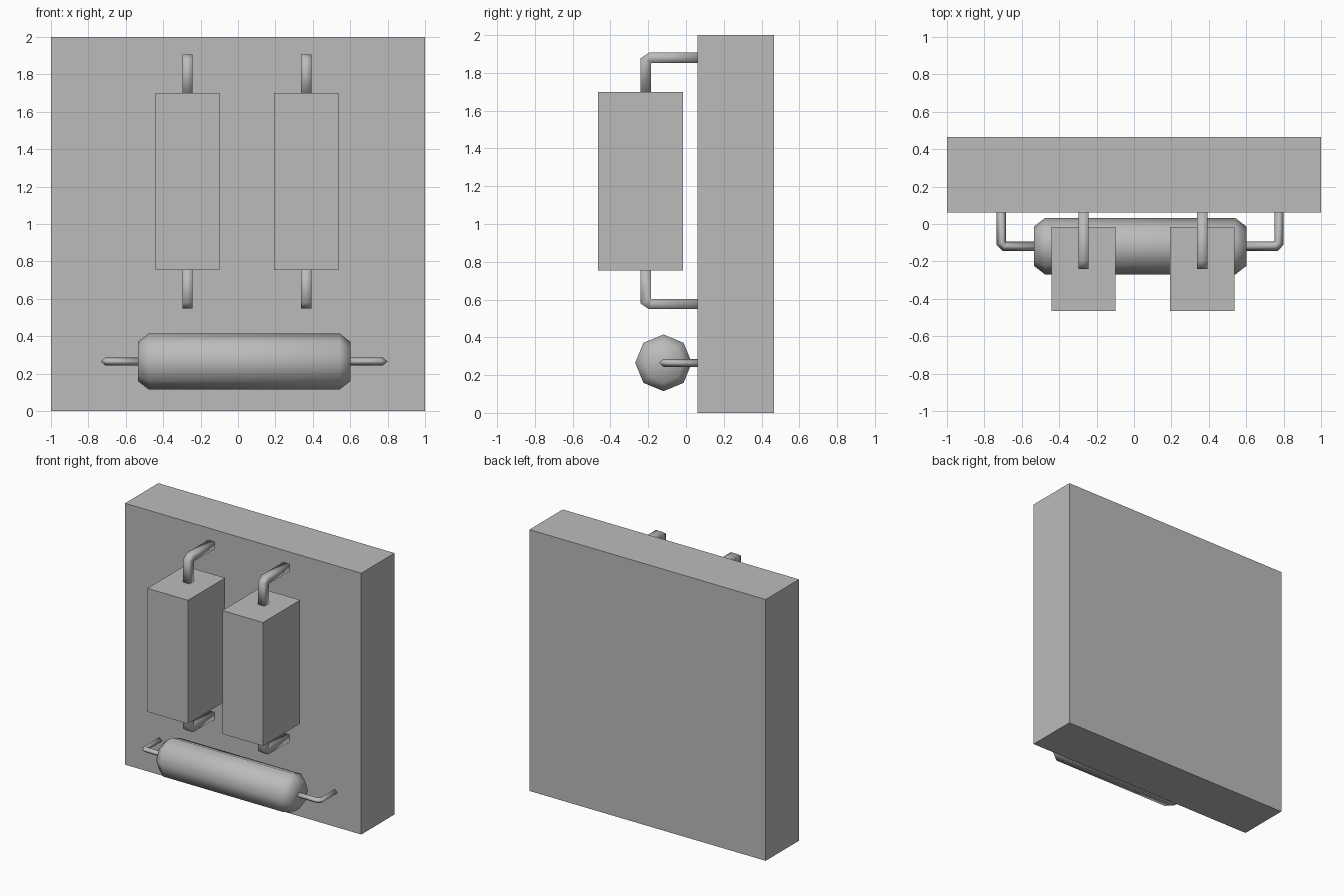
import bpy, bmesh, math
from mathutils import Vector, Matrix

cube = bpy.data.objects.get("Cube")
if cube:
    bpy.data.objects.remove(cube, do_unlink=True)

grey = bpy.data.materials.new("light grey")
grey.use_nodes = True
colour = (0.5, 0.5, 0.5, 1)
grey.diffuse_color = colour
grey.node_tree.nodes["Principled BSDF"].inputs["Base Color"].default_value = colour


def finish(name, bm, smooth=False):
    bmesh.ops.recalc_face_normals(bm, faces=bm.faces)
    for face in bm.faces:
        face.smooth = smooth
    mesh = bpy.data.meshes.new(name)
    bm.to_mesh(mesh)
    bm.free()
    mesh.materials.append(grey)
    obj = bpy.data.objects.new(name, mesh)
    bpy.context.collection.objects.link(obj)
    return obj


def box(name, low, high):
    low, high = Vector(low), Vector(high)
    bm = bmesh.new()
    place = Matrix.Translation((low + high) / 2) @ Matrix.Diagonal((*(high - low), 1))
    bmesh.ops.create_cube(bm, size=1, matrix=place)
    return finish(name, bm)


def skin(name, rings):
    """Join rings of points into a closed smooth tube."""
    bm = bmesh.new()
    loops = [[bm.verts.new(p) for p in ring] for ring in rings]
    n = len(loops[0])
    for a, b in zip(loops, loops[1:]):
        for i in range(n):
            j = (i + 1) % n
            bm.faces.new((a[i], a[j], b[j], b[i]))
    bm.faces.new(loops[0])
    bm.faces.new(loops[-1])
    return finish(name, bm, True)


def wire(name, path, normal, section):
    """Sweep a four-sided section along a flat path with mitred bends."""
    path = [Vector(p) for p in path]
    normal = Vector(normal)
    rings = []
    for i, p in enumerate(path):
        back = (p - path[max(i - 1, 0)]).normalized()
        ahead = (path[min(i + 1, len(path) - 1)] - p).normalized()
        tangent = (back + ahead).normalized()
        step = ahead if ahead.length > 0 else back
        side = normal.cross(tangent) / tangent.dot(step)
        rings.append([p + side * u + normal * v for u, v in section])
    return skin(name, rings)


# Backing slab
box("backing_slab", (-1, 0.062, 0), (1, 0.465, 2))

# Two upright blocks with square bent wires
r = 0.027
square = [(-r, -r), (r, -r), (r, r), (-r, r)]
for label, x in (("right", -0.27), ("left", 0.365)):
    box(label + "_block", (x - 0.172, -0.465, 0.755), (x + 0.172, -0.015, 1.70))
    for end, body, bend, rail in (("upper", 1.68, 1.863, 1.88), ("lower", 0.775, 0.593, 0.576)):
        wire(f"{label}_{end}_wire",
             [(x, -0.213, body), (x, -0.213, bend), (x, -0.188, rail), (x, 0.08, rail)],
             (1, 0, 0), square)

# Eight-sided horizontal capsule
mid, cy, cz = 0.033, -0.119, 0.265
profile = [(-0.568, 0.105), (-0.51, 0.15), (0.51, 0.15), (0.568, 0.105)]
angles = [math.tau * i / 8 for i in range(8)]
skin("capsule_body", [[(mid + dx, cy + rad * math.cos(a), cz + rad * math.sin(a))
                       for a in angles] for dx, rad in profile])

# Diamond-section wires at both capsule ends
diamond = [(-0.025, 0), (0, -0.021), (0.025, 0), (0, 0.021)]
for label, s in (("right", -1), ("left", 1)):
    wire(label + "_capsule_wire",
         [(mid + s * dx, y, cz) for dx, y in
          ((0.55, cy), (0.725, cy), (0.742, cy + 0.018), (0.742, 0.08))],
         (0, 0, 1), diamond)
